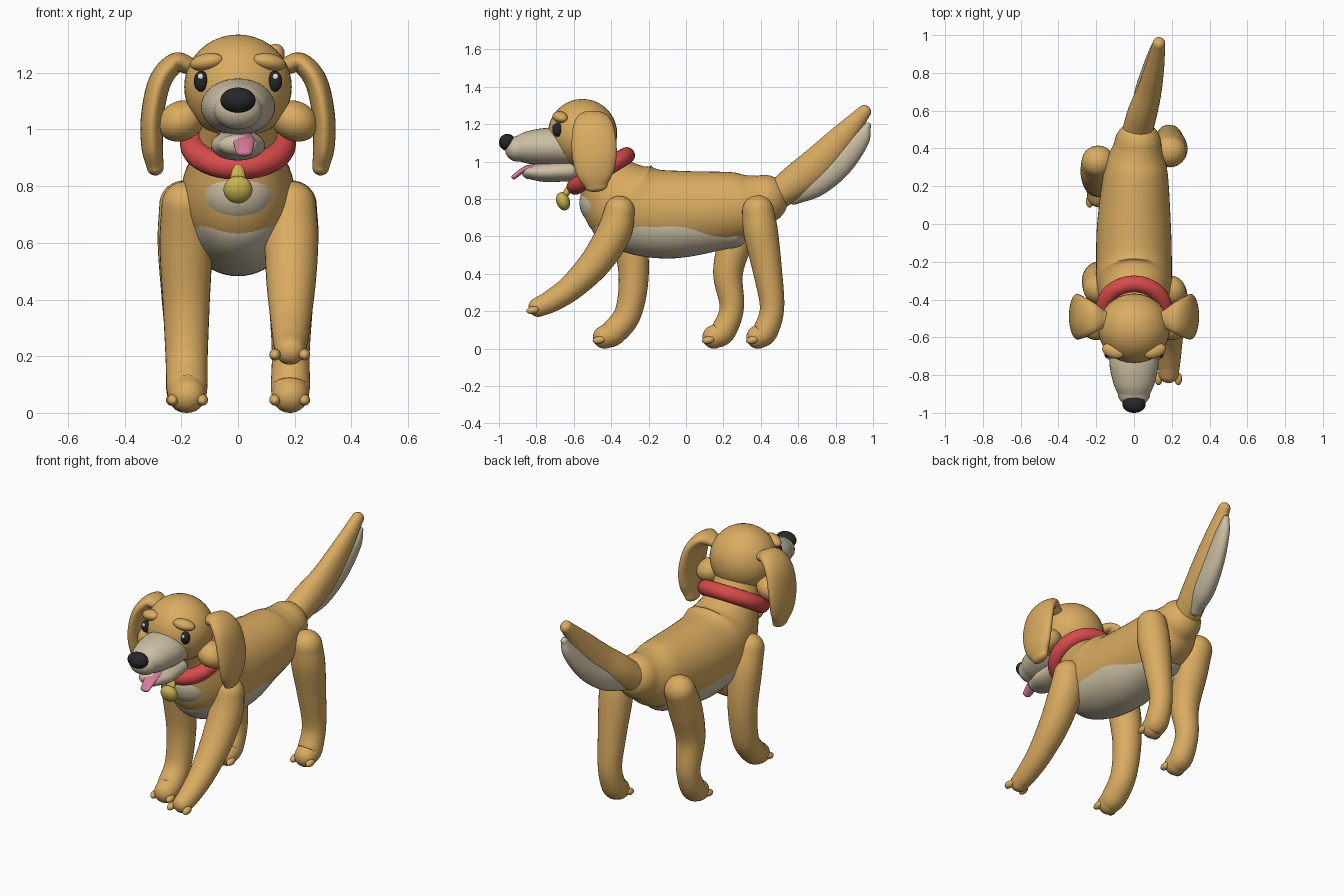
import bpy, bmesh, math
from mathutils import Vector

cube = bpy.data.objects.get("Cube")
if cube:
    bpy.data.objects.remove(cube, do_unlink=True)


def material(name, rgb):
    m = bpy.data.materials.new(name)
    m.use_nodes = True
    m.diffuse_color = (*rgb, 1)
    bsdf = next(n for n in m.node_tree.nodes if n.type == 'BSDF_PRINCIPLED')
    bsdf.inputs["Base Color"].default_value = (*rgb, 1)
    return m


TAN = material("tan fur", (0.7, 0.41, 0.12))
CREAM = material("cream fur", (0.6, 0.52, 0.37))
RED = material("red collar", (0.68, 0.07, 0.07))
BLACK = material("black", (0.02, 0.02, 0.022))
GOLD = material("gold", (0.58, 0.46, 0.08))
PINK = material("pink tongue", (0.68, 0.2, 0.31))
WHITE = material("eye shine", (0.8, 0.8, 0.8))


def spline(points, steps):
    """Smooth curve through points holding x, y, z, width and height."""
    p = [Vector(q) for q in points]
    p = [p[0] * 2 - p[1]] + p + [p[-1] * 2 - p[-2]]
    out = []
    for a, b, c, d in zip(p, p[1:], p[2:], p[3:]):
        for i in range(steps):
            t = i / steps
            out.append((b * 2 + (c - a) * t + (a * 2 - b * 5 + c * 4 - d) * t**2
                        + (b * 3 - a - c * 3 + d) * t**3) / 2)
    return out + [p[-2]]


def tube(name, points, mat, side=(1, 0, 0), sides=32, steps=8):
    """Loft oval rings along a curve and close it with round ends."""
    path = spline(points, steps)
    side = Vector(side)
    rings = []
    last = len(path) - 1
    caps = [math.pi / 2 * k / 8 for k in range(1, 8)]
    for i, q in enumerate(path):
        centre = Vector(q[:3])
        tangent = (Vector(path[min(i + 1, last)][:3])
                   - Vector(path[max(i - 1, 0)][:3])).normalized()
        across = (side - tangent * side.dot(tangent)).normalized()
        up = tangent.cross(across)
        w, h = q[3], q[4]
        ring = (centre, across, up, w, h)
        ends = [(centre + tangent * min(w, h) * math.sin(a) * (1 if i else -1),
                 across, up, w * math.cos(a), h * math.cos(a)) for a in caps]
        if i == 0:
            rings += ends[::-1] + [ring]
        elif i == last:
            rings += [ring] + ends
        else:
            rings.append(ring)
    bm = bmesh.new()
    loops = []
    for c, u, v, w, h in rings:
        angles = [math.tau * k / sides for k in range(sides)]
        loops.append([bm.verts.new(c + u * w * math.cos(a) + v * h * math.sin(a))
                      for a in angles])
    for r, s in zip(loops, loops[1:]):
        for k in range(sides):
            n = (k + 1) % sides
            bm.faces.new((r[k], r[n], s[n], s[k]))
    bm.faces.new(loops[0])
    bm.faces.new(loops[-1])
    bmesh.ops.recalc_face_normals(bm, faces=bm.faces)
    mesh = bpy.data.meshes.new(name)
    bm.to_mesh(mesh)
    bm.free()
    ob = bpy.data.objects.new(name, mesh)
    bpy.context.collection.objects.link(ob)
    mesh.materials.append(mat)
    mesh.shade_smooth()
    return ob


def ball(name, centre, radii, mat, rot=(0, 0, 0)):
    bpy.ops.mesh.primitive_uv_sphere_add(segments=32, ring_count=20, radius=1,
                                         location=centre,
                                         rotation=[math.radians(a) for a in rot])
    ob = bpy.context.object
    ob.name = name
    ob.scale = radii
    ob.data.materials.append(mat)
    ob.data.shade_smooth()
    return ob


# Body, running from the rump up into the neck
tube("body", [(.02, .42, .80, .125, .13), (.01, .28, .76, .168, .185),
              (0, 0, .735, .195, .215), (0, -.2, .74, .2, .225),
              (0, -.34, .8, .195, .235), (0, -.455, .95, .145, .14),
              (0, -.52, 1.06, .13, .13)], TAN, sides=48)
tube("belly", [(0, .24, .635, .12, .1), (0, 0, .655, .178, .168),
               (0, -.2, .67, .185, .18), (0, -.36, .73, .172, .185),
               (0, -.44, .78, .14, .13)], CREAM, sides=48)

# Tail with a pale underside
tube("tail", [(.02, .50, .83, .08, .08), (.045, .59, .895, .078, .092),
              (.08, .70, .985, .065, .092), (.11, .83, 1.125, .05, .07),
              (.132, .955, 1.268, .033, .036)], TAN)
tube("tail_underside", [(.03, .58, .81, .04, .04), (.06, .69, .88, .058, .07),
                        (.095, .82, .985, .05, .07), (.125, .93, 1.115, .035, .05),
                        (.134, .97, 1.19, .02, .02)], CREAM)


# Legs: each path is side position, height and radius
def leg(name, x, path):
    tube(name, [(x * (1 - .04 * i / len(path)), y, z, r * 1.03, r)
                for i, (y, z, r) in enumerate(path)], TAN)
    y, z, r = path[-1]
    for s in (-1, 1):
        ball(name + "_toe", (x * .96 + s * .052, y - .03, z - .016),
             (.02, .034, .02), TAN, (10, 0, 0))


leg("front_left_leg", .19, [(-.355, .735, .082), (-.385, .62, .092), (-.48, .465, .085),
                            (-.61, .33, .07), (-.72, .255, .06), (-.79, .222, .052)])
leg("front_right_leg", -.185, [(-.34, .735, .082), (-.30, .59, .09), (-.28, .38, .08),
                               (-.31, .19, .072), (-.385, .09, .07), (-.435, .062, .062)])
leg("back_left_leg", .19, [(.385, .735, .085), (.40, .62, .092), (.435, .42, .078),
                           (.46, .22, .065), (.425, .095, .067), (.385, .062, .062)])
leg("back_right_leg", -.19, [(.33, .735, .085), (.275, .60, .092), (.225, .41, .08),
                             (.245, .22, .065), (.20, .095, .067), (.15, .062, .062)])

# Collar and bell
bpy.ops.mesh.primitive_torus_add(location=(0, -.455, .95), major_radius=.16,
                                 minor_radius=.045, major_segments=48,
                                 minor_segments=20,
                                 rotation=(math.radians(31), 0, 0))
collar = bpy.context.object
collar.name = "collar"
collar.data.materials.append(RED)
collar.data.shade_smooth()
tube("bell_loop", [(0, -.615, .885, .018, .014), (0, -.64, .83, .027, .018)], GOLD)
ball("bell", (0, -.657, .788), (.051, .036, .05), GOLD, (20, 0, 0))

# Head, muzzle and mouth
ball("head", (0, -.553, 1.15), (.19, .185, .185), TAN)
tube("muzzle", [(0, -.62, 1.075, .125, .095), (0, -.74, 1.08, .13, .1),
                (0, -.84, 1.075, .11, .088), (0, -.9, 1.068, .085, .068)], CREAM)
tube("lower_jaw", [(0, -.62, .95, .09, .055), (0, -.75, .943, .095, .052),
                   (0, -.84, .945, .07, .038)], CREAM)
tube("tongue", [(.015, -.78, .98, .035, .012), (.02, -.86, .96, .038, .014),
                (.022, -.92, .918, .028, .013)], PINK)
ball("nose", (0, -.955, 1.103), (.062, .045, .045), BLACK)

# Paired features of the face
for s, label in ((1, "left_"), (-1, "right_")):
    ball(label + "cheek", (s * .2, -.53, 1.03), (.085, .085, .07), TAN, (0, s * 25, 0))
    ball(label + "eye", (s * .13, -.687, 1.17), (.025, .028, .037), BLACK, (0, 0, s * 35))
    ball(label + "eye_shine", (s * .132, -.711, 1.187), (.01, .006, .011), WHITE)
    ball(label + "brow", (s * .11, -.672, 1.238), (.062, .038, .03), TAN,
         (0, s * 10, s * 20))
    tube(label + "ear", [(s * .165, -.505, 1.222, .05, .03), (s * .22, -.5, 1.235, .085, .036),
                         (s * .275, -.495, 1.17, .112, .04), (s * .302, -.49, 1.05, .12, .04),
                         (s * .303, -.487, .94, .10, .038), (s * .292, -.48, .868, .06, .03)],
         TAN, side=(0, 1, 0))
